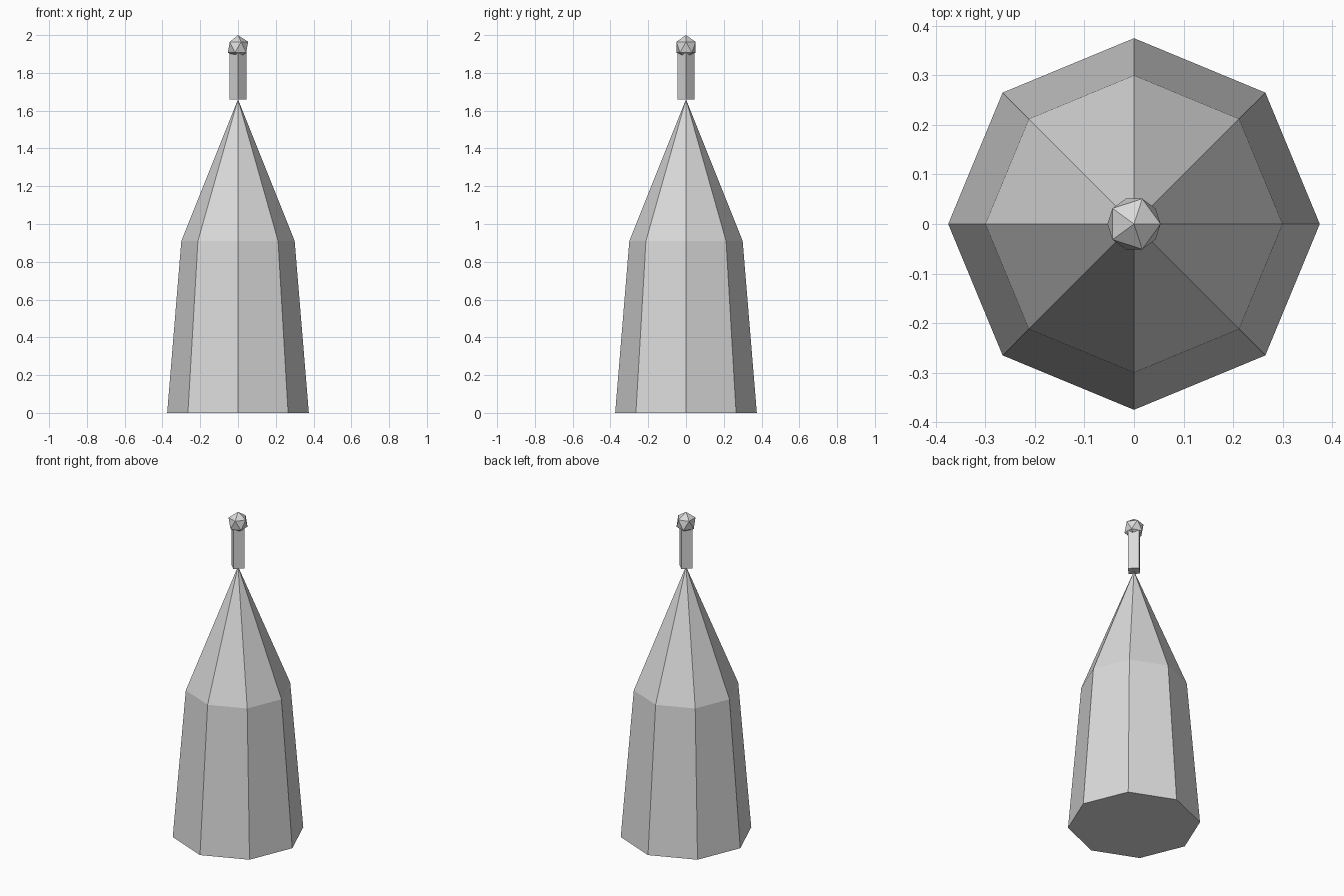
import bpy
import bmesh
import math
from mathutils import Matrix

if "Cube" in bpy.data.objects:
    bpy.data.objects.remove(bpy.data.objects["Cube"])

grey = bpy.data.materials.new("light grey")
grey.diffuse_color = (0.7, 0.7, 0.7, 1)
grey.use_nodes = True
grey.node_tree.nodes["Principled BSDF"].inputs["Base Color"].default_value = grey.diffuse_color


def finish(name, bm):
    """Turn a bmesh into a named, flat-shaded grey object."""
    bmesh.ops.recalc_face_normals(bm, faces=bm.faces)
    mesh = bpy.data.meshes.new(name)
    bm.to_mesh(mesh)
    bm.free()
    mesh.materials.append(grey)
    obj = bpy.data.objects.new(name, mesh)
    bpy.context.collection.objects.link(obj)
    return obj


def stacked_rings(name, sides, levels):
    """Loft rings of (radius, height); a zero radius makes a point."""
    bm = bmesh.new()
    rings = []
    for r, z in levels:
        count = sides if r else 1
        rings.append([bm.verts.new((r * math.cos(math.tau * i / sides),
                                    r * math.sin(math.tau * i / sides), z))
                      for i in range(count)])
    for low, high in zip(rings, rings[1:]):
        for i in range(sides):
            j = (i + 1) % sides
            if len(high) == 1:
                bm.faces.new((low[i], low[j], high[0]))
            else:
                bm.faces.new((low[i], low[j], high[j], high[i]))
    for ring in (rings[0], rings[-1]):
        if len(ring) > 1:
            bm.faces.new(ring)
    return finish(name, bm)


# Tapered eight-sided body with pointed roof
stacked_rings("body", 8, [(0.375, 0), (0.30, 0.91), (0, 1.66)])

# Four-sided post standing on the tip
stacked_rings("post", 4, [(0.046, 1.66), (0.046, 1.91)])

# Faceted ball on top
ball = bmesh.new()
bmesh.ops.create_icosphere(
    ball, subdivisions=1, radius=1,
    matrix=Matrix.Translation((0, 0, 1.936)) @ Matrix.Diagonal((0.06, 0.06, 0.064, 1)))
finish("ball", ball)
